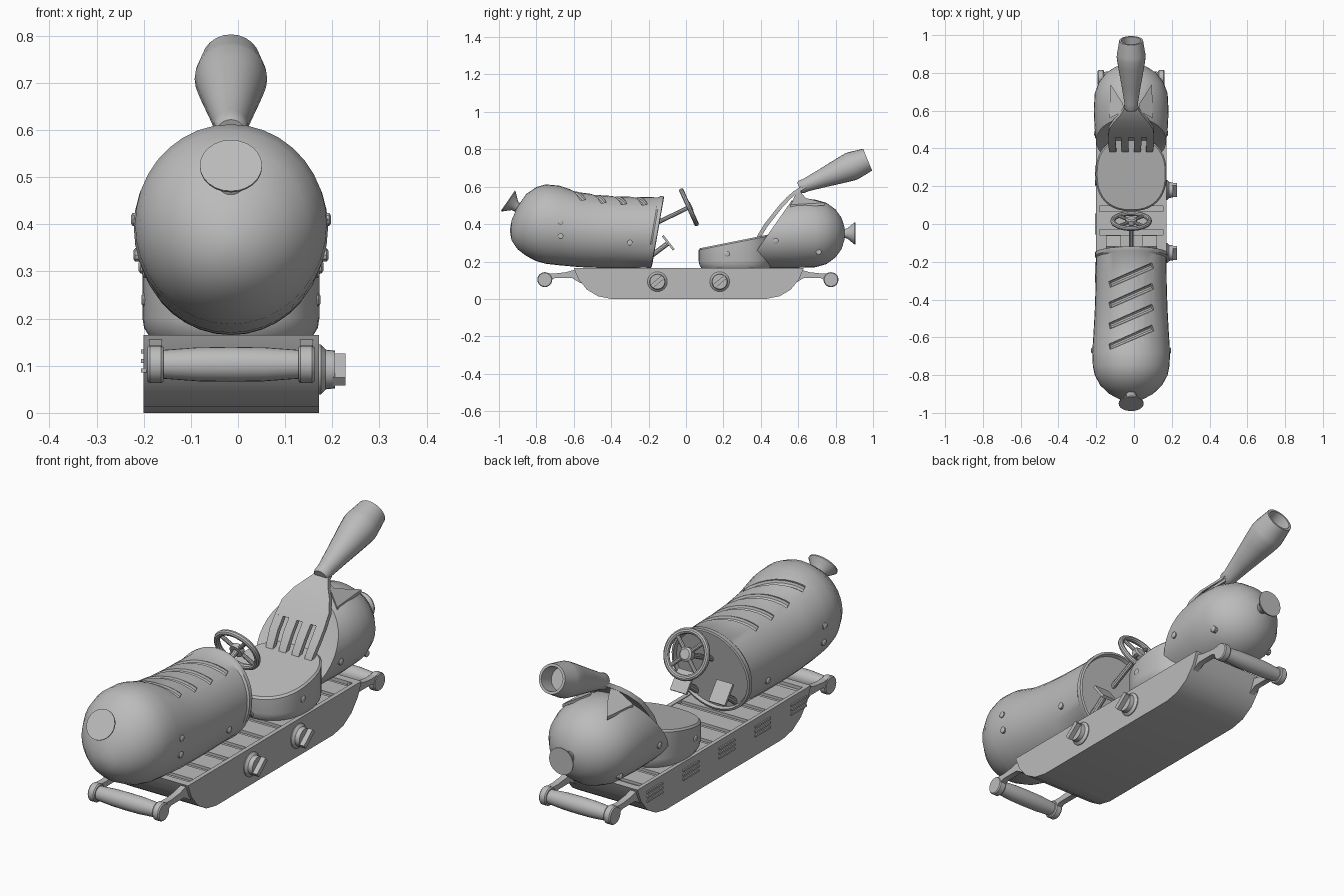
import bpy, bmesh, math
from mathutils import Vector, Matrix
from mathutils.bvhtree import BVHTree

if "Cube" in bpy.data.objects:
    bpy.data.objects.remove(bpy.data.objects["Cube"])

CX = -0.015   # centre line of the car body
grey = bpy.data.materials.new("plain grey")
grey.use_nodes = True
grey.diffuse_color = (0.5, 0.5, 0.5, 1)
grey.node_tree.nodes["Principled BSDF"].inputs["Base Color"].default_value = (0.5, 0.5, 0.5, 1)


def activate(ob):
    bpy.ops.object.select_all(action="DESELECT")
    ob.select_set(True)
    bpy.context.view_layer.objects.active = ob


def style(ob, angle=35):
    ob.data.materials.clear()
    ob.data.materials.append(grey)
    activate(ob)
    bpy.ops.object.shade_smooth_by_angle(angle=math.radians(angle))
    return ob


def finish(name, bm):
    bmesh.ops.recalc_face_normals(bm, faces=bm.faces)
    mesh = bpy.data.meshes.new(name)
    bm.to_mesh(mesh)
    bm.free()
    ob = bpy.data.objects.new(name, mesh)
    bpy.context.collection.objects.link(ob)
    return style(ob)


def skin(name, rings):
    """Closed surface through rings of equal point count."""
    bm = bmesh.new()
    loops = [[bm.verts.new(p) for p in ring] for ring in rings]
    n = len(loops[0])
    for a, b in zip(loops, loops[1:]):
        for i in range(n):
            bm.faces.new((a[i], a[(i + 1) % n], b[(i + 1) % n], b[i]))
    bm.faces.new(loops[0])
    bm.faces.new(loops[-1])
    return finish(name, bm)


def sausage(name, stations, n=36):
    """Stations: y, centre z, x radius, z radius, slant of the ring."""
    rings = []
    for y, cz, rx, rz, slant in stations:
        angles = [math.tau * i / n for i in range(n)]
        rings.append([(CX + rx * math.cos(a), y + slant * rz * math.sin(a),
                       cz + rz * math.sin(a)) for a in angles])
    return skin(name, rings)


def lathe(name, profile, origin, direction, n=24):
    """Profile: radius, distance along the direction."""
    turn = Vector(direction).to_track_quat("Z", "Y")
    rings = [[Vector(origin) + turn @ Vector((r * math.cos(math.tau * i / n),
              r * math.sin(math.tau * i / n), h)) for i in range(n)] for r, h in profile]
    return skin(name, rings)


def prism(name, outline, x0, x1):
    return skin(name, [[(x, y, z) for y, z in outline] for x in (x0, x1)])


def box(name, centre, size, rotation=Matrix()):
    bm = bmesh.new()
    bmesh.ops.create_cube(bm, size=1, matrix=Matrix.Translation(centre) @ rotation
                          @ Matrix.Diagonal((*size, 1)))
    return finish(name, bm)


def tube(name, points, radius):
    curve = bpy.data.curves.new(name, "CURVE")
    curve.dimensions = "3D"
    curve.bevel_depth, curve.bevel_resolution, curve.use_fill_caps = radius, 3, True
    spline = curve.splines.new("POLY")
    spline.points.add(len(points) - 1)
    for sp, p in zip(spline.points, points):
        sp.co = (*p, 1)
    ob = bpy.data.objects.new(name, curve)
    bpy.context.collection.objects.link(ob)
    activate(ob)
    bpy.ops.object.convert(target="MESH")
    return style(bpy.context.object)


def cut(ob, cutter):
    mod = ob.modifiers.new("cut", "BOOLEAN")
    mod.operation, mod.solver, mod.object = "DIFFERENCE", "EXACT", cutter
    activate(ob)
    bpy.ops.object.modifier_apply(modifier=mod.name)
    bpy.data.objects.remove(cutter)


def sheet(name, path, thick):
    """Curved strip; path: y, z, x of left edge, x of right edge."""
    return skin(name, [[(CX + a, y, z), (CX + b, y, z), (CX + b, y + thick, z - thick * 0.6),
                        (CX + a, y + thick, z - thick * 0.6)] for y, z, a, b in path])


# Grill tray with a recessed top and cross slats
half = [(-0.60, 0.165), (-0.575, 0.105), (-0.53, 0.05), (-0.47, 0.014), (-0.40, 0)]
tray = prism("tray", half + [(0.03 - y, z) for y, z in reversed(half)], -0.2, 0.172)
cut(tray, box("tray_cutter", (CX, 0.015, 0.165), (0.335, 1.16, 0.03)))
for i in range(9):
    box("slat", (CX, 0.018 + (i - 4) * 0.125, 0.155), (0.335, 0.095, 0.014))

# Vents on one side, knobs on the other
for i in range(5):
    for k in range(3):
        box("vent", (-0.2, (i - 2) * 0.255, 0.09 + k * 0.02), (0.012, 0.11, 0.008))
for y in (-0.153, 0.18):
    lathe("knob", [(0.053, 0), (0.053, 0.006), (0.042, 0.016), (0.04, 0.036)],
          (0.17, y, 0.092), (1, 0, 0))
    box("knob_grip", (0.214, y, 0.092), (0.028, 0.08, 0.022), Matrix.Rotation(0.7, 4, "X"))

# Carrying handles at both ends
arm = [(-0.755, 0.138), (-0.70, 0.136), (-0.64, 0.143), (-0.57, 0.163), (-0.565, 0.085),
       (-0.61, 0.112), (-0.70, 0.112), (-0.74, 0.09)]
for flip in (1, -1):
    def along(y):
        return y if flip == 1 else 0.02 - y
    for x in (-0.175, 0.145):
        prism("handle_arm", [(along(y), z) for y, z in arm], x - 0.014, x + 0.014)
        lathe("handle_cap", [(0.036, -0.017), (0.04, -0.012), (0.04, 0.012), (0.036, 0.017)],
              (x, along(-0.755), 0.103), (1, 0, 0))
    lathe("handle_bar", [(0.03, -0.15), (0.036, -0.07), (0.037, 0), (0.036, 0.07), (0.03, 0.15)],
          (CX, along(-0.755), 0.103), (1, 0, 0))

# Front sausage with an open, lipped rear end
hood = sausage("front_sausage", [
    (-0.94, 0.365, 0.012, 0.012, 0), (-0.932, 0.367, 0.055, 0.055, 0),
    (-0.90, 0.38, 0.115, 0.115, 0), (-0.855, 0.395, 0.163, 0.165, 0),
    (-0.80, 0.40, 0.193, 0.198, 0), (-0.75, 0.40, 0.203, 0.212, 0),
    (-0.68, 0.393, 0.206, 0.213, 0), (-0.57, 0.37, 0.199, 0.20, 0),
    (-0.46, 0.36, 0.193, 0.194, 0.03), (-0.35, 0.356, 0.189, 0.191, 0.08),
    (-0.18, 0.355, 0.186, 0.188, 0.17), (-0.172, 0.357, 0.192, 0.192, 0.175),
    (-0.153, 0.357, 0.192, 0.192, 0.175), (-0.15, 0.357, 0.182, 0.182, 0.175),
    (-0.165, 0.357, 0.176, 0.176, 0.175)])

# Diagonal slits scored over the top
bm = bmesh.new()
bm.from_mesh(hood.data)
surface = BVHTree.FromBMesh(bm)
bm.free()
for i in range(4):
    points = []
    for k in range(13):
        t = k / 6 - 1
        hit = surface.ray_cast(Vector((CX + 0.115 * t, -0.27 - 0.11 * i + 0.05 * t, 2)),
                               Vector((0, 0, -1)))[0]
        points.append(hit)
    cut(hood, tube("slit_cutter", points, 0.017))
style(hood)

# Rear sausage, sliced at a slant for the backrest, and the seat
sausage("rear_sausage", [
    (0.445, 0.347, 0.172, 0.165, 0.7), (0.44, 0.347, 0.186, 0.178, 0.7),
    (0.51, 0.35, 0.194, 0.184, 0.5), (0.60, 0.35, 0.198, 0.185, 0.25),
    (0.69, 0.35, 0.193, 0.181, 0), (0.75, 0.35, 0.172, 0.164, 0),
    (0.80, 0.35, 0.133, 0.128, 0), (0.832, 0.35, 0.083, 0.083, 0),
    (0.847, 0.35, 0.035, 0.035, 0), (0.85, 0.35, 0.01, 0.01, 0)])
seat_rings = []
for scale, base, tilt in ((0.93, 0.165, 0), (0.98, 0.18, 0), (1, 0.2, 0.02),
                          (1, 0.262, 0.2), (0.96, 0.27, 0.2)):
    ring = []
    for i in range(40):
        a = math.tau * i / 40
        s, c = math.sin(a), math.cos(a)
        y = 0.265 + 0.197 * scale * math.copysign(abs(s) ** 0.85, s)
        ring.append((CX + 0.188 * scale * math.copysign(abs(c) ** 0.85, c), y,
                     base + tilt * (y - 0.07)))
    seat_rings.append(ring)
skin("seat", seat_rings)

# Tied ends of the sausages
tie = [(0.045, -0.03), (0.026, 0.01), (0.03, 0.025), (0.066, 0.065), (0.066, 0.07)]
lathe("front_tie", tie, (CX, -0.895, 0.485), (0, -0.8, 0.55))
lathe("rear_tie", [(r * 0.9, h) for r, h in tie], (CX, 0.837, 0.35), (0, 1, 0))

# Small pimples on the skins
for side in (-1, 1):
    for y, z, r in ((-0.67, 0.41, 0.202), (-0.67, 0.335, 0.197), (-0.3, 0.30, 0.178),
                    (0.48, 0.31, 0.186), (0.71, 0.25, 0.154), (0.22, 0.24, 0.18)):
        lathe("pimple", [(0.015, -0.01), (0.015, 0.006), (0.009, 0.01)],
              (CX + side * r, y, z), (side, 0, 0), 10)

# Fork used as backrest: head, four tines, neck and hollow handle
sheet("fork_head", [(0.458, 0.45, -0.122, 0.122), (0.50, 0.503, -0.117, 0.117),
                    (0.54, 0.545, -0.09, 0.09), (0.575, 0.575, -0.058, 0.058),
                    (0.605, 0.594, -0.038, 0.038), (0.64, 0.613, -0.03, 0.03)], 0.018)
for i in range(4):
    m = (i - 1.5) * 0.068
    sheet("fork_tine", [(0.368, 0.30, m * 0.93 - 0.015, m * 0.93 + 0.015),
                        (0.385, 0.345, m * 0.95 - 0.018, m * 0.95 + 0.018),
                        (0.42, 0.402, m - 0.02, m + 0.02),
                        (0.46, 0.452, m - 0.02, m + 0.02)], 0.018)
lathe("fork_handle", [(0.03, -0.01), (0.036, 0.0), (0.036, 0.03), (0.05, 0.12), (0.07, 0.24),
                      (0.077, 0.29), (0.075, 0.31), (0.063, 0.385), (0.052, 0.385),
                      (0.05, 0.31)], (CX, 0.615, 0.598), (0, 0.925, 0.38))

# Peeled skin flaps behind the fork
for side in (-1, 1):
    flap = [(0.035, 0.60, 0.575), (0.115, 0.56, 0.49), (0.11, 0.74, 0.50), (0.045, 0.64, 0.525)]
    skin("skin_flap", [[(CX + side * x, y, z + dz) for x, y, z in flap] for dz in (0, 0.014)])

# Steering wheel, spokes and column
hub = Vector((CX, 0.016, 0.49))
axis = Vector((0, 0.91, 0.41)).normalized()
turn = axis.to_track_quat("Z", "Y")
bpy.ops.mesh.primitive_torus_add(major_radius=0.097, minor_radius=0.013, major_segments=32,
                                 minor_segments=10, location=hub, rotation=turn.to_euler())
wheel = bpy.context.object
wheel.name = "steering_wheel"
style(wheel)
for i in range(4):
    a = math.tau * (i + 0.5) / 4
    tube("wheel_spoke", [hub, hub + turn @ Vector((math.cos(a), math.sin(a), 0)) * 0.095], 0.009)
lathe("wheel_hub", [(0.03, -0.012), (0.03, 0.01), (0.022, 0.016)], hub, axis)
tube("steering_column", [hub, (CX, -0.19, 0.39)], 0.012)

# Pedals
for x in (-0.109, 0.083):
    box("pedal", (x, -0.095, 0.30), (0.08, 0.012, 0.095), Matrix.Rotation(0.66, 4, "X"))
    tube("pedal_stem", [(x, -0.1, 0.295), (x, -0.2, 0.22)], 0.014)
